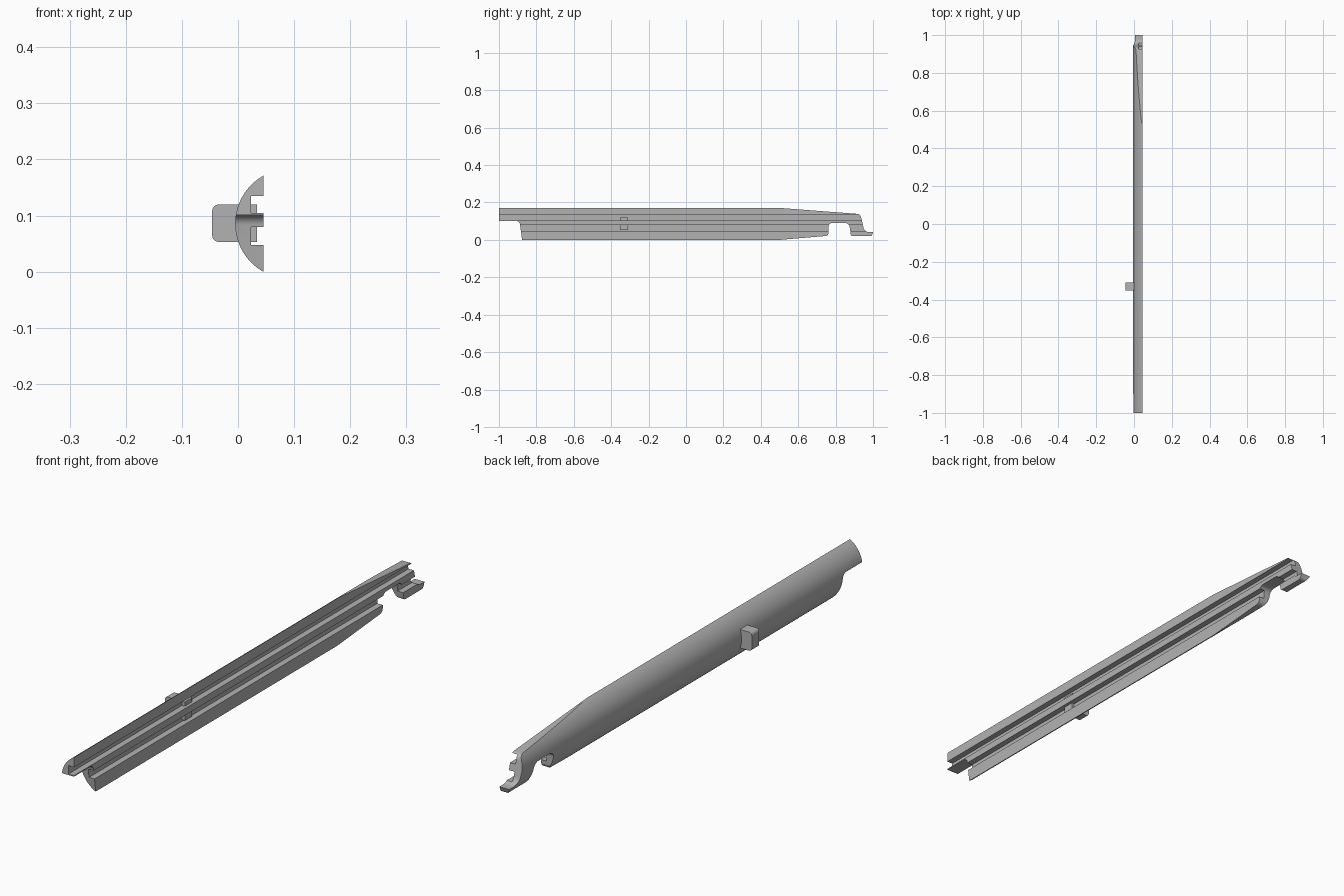
import bpy, bmesh, math
from mathutils import Vector

cube = bpy.data.objects.get("Cube")
if cube:
    bpy.data.objects.remove(cube, do_unlink=True)

grey = bpy.data.materials.new("plain grey")
grey.use_nodes = True
colour = (0.45, 0.45, 0.45, 1)
grey.diffuse_color = colour
grey.node_tree.nodes["Principled BSDF"].inputs["Base Color"].default_value = colour


def rounded(corners, steps=8):
    """Turn (a, b, radius) corners into an outline with curved fillets."""
    out = []
    for i, (a, b, r) in enumerate(corners):
        p = Vector((a, b))
        if r == 0:
            out.append(p)
            continue
        u = (Vector(corners[i - 1][:2]) - p).normalized()
        v = (Vector(corners[(i + 1) % len(corners)][:2]) - p).normalized()
        half = u.angle(v) / 2
        d = r / math.tan(half)
        centre = p + (u + v).normalized() * (r / math.sin(half))
        start, end = p + u * d - centre, p + v * d - centre
        sweep = start.angle(end)
        for k in range(steps + 1):
            t = k / steps
            out.append(centre + (start * math.sin((1 - t) * sweep)
                                 + end * math.sin(t * sweep)) / math.sin(sweep))
    return out


def extrude(name, outline, place, low, high):
    """Prism of an outline; place(point, depth) gives the position."""
    bm = bmesh.new()
    face = bm.faces.new([bm.verts.new(place(p, low)) for p in outline])
    shift = Vector(place(outline[0], high)) - Vector(place(outline[0], low))
    res = bmesh.ops.extrude_face_region(bm, geom=[face], use_keep_orig=True)
    bmesh.ops.translate(bm, vec=shift,
                        verts=[g for g in res["geom"] if isinstance(g, bmesh.types.BMVert)])
    bmesh.ops.recalc_face_normals(bm, faces=bm.faces)
    mesh = bpy.data.meshes.new(name)
    bm.to_mesh(mesh)
    bm.free()
    mesh.materials.append(grey)
    obj = bpy.data.objects.new(name, mesh)
    bpy.context.collection.objects.link(obj)
    return obj


def along_y(p, y):
    return (p[0], y, p[1])


def along_x(p, x):
    return (x, p[0], p[1])


# Rail: shallow arc on the outside, flat back with two grooves
flat, bulge, height, groove = 0.045, -0.005, 0.171, 0.023
sag, mid = flat - bulge, height / 2
radius = (mid ** 2 + sag ** 2) / (2 * sag)
span = math.asin(mid / radius)
segments = 32
section = []
for i in range(segments + 1):
    a = span * (1 - 2 * i / segments)
    section.append((bulge + radius * (1 - math.cos(a)), mid + radius * math.sin(a)))
for z0, z1 in ((0.048, 0.08), (0.105, 0.135)):
    section += [(flat, z0), (groove, z0), (groove, z1), (flat, z1)]
rail = extrude("grooved_rail", section, along_y, -1, 1)

# Side outline: front step, tapered rear, notch and hooked toe
side = rounded([
    (-1.0, 0.101, 0), (-0.89, 0.101, 0.02), (-0.875, -0.01, 0),
    (0.4, -0.01, 0), (0.5, 0.0, 0), (0.762, 0.022, 0.018),
    (0.762, 0.09, 0.02), (0.872, 0.09, 0.025), (0.882, 0.02, 0.01),
    (0.992, 0.02, 0.012), (1.0, 0.041, 0), (0.955, 0.041, 0.03),
    (0.932, 0.138, 0.022), (0.5, 0.171, 0), (0.4, 0.18, 0), (-1.0, 0.18, 0),
])
cutter = extrude("side_outline_cutter", side, along_x, -0.1, 0.1)
cutter.hide_render = True

cut = rail.modifiers.new("side outline", "BOOLEAN")
cut.operation = "INTERSECT"
cut.solver = "EXACT"
cut.object = cutter
bpy.context.view_layer.update()
shaped = bpy.data.meshes.new_from_object(
    rail.evaluated_get(bpy.context.evaluated_depsgraph_get()))
rail.modifiers.clear()
rail.data = shaped
bpy.data.objects.remove(cutter, do_unlink=True)

# Clip: rounded outside block whose ends show inside the grooves
clip_outline = rounded([
    (-0.046, 0.053, 0.012), (0.034, 0.053, 0),
    (0.034, 0.12, 0), (-0.046, 0.12, 0.012),
])
clip = extrude("clip_block", clip_outline, along_y, -0.352, -0.31)

# Smooth curves, sharp edges
for obj in (rail, clip):
    bpy.ops.object.select_all(action="DESELECT")
    obj.select_set(True)
    bpy.context.view_layer.objects.active = obj
    bpy.ops.object.shade_smooth_by_angle(angle=math.radians(30))
